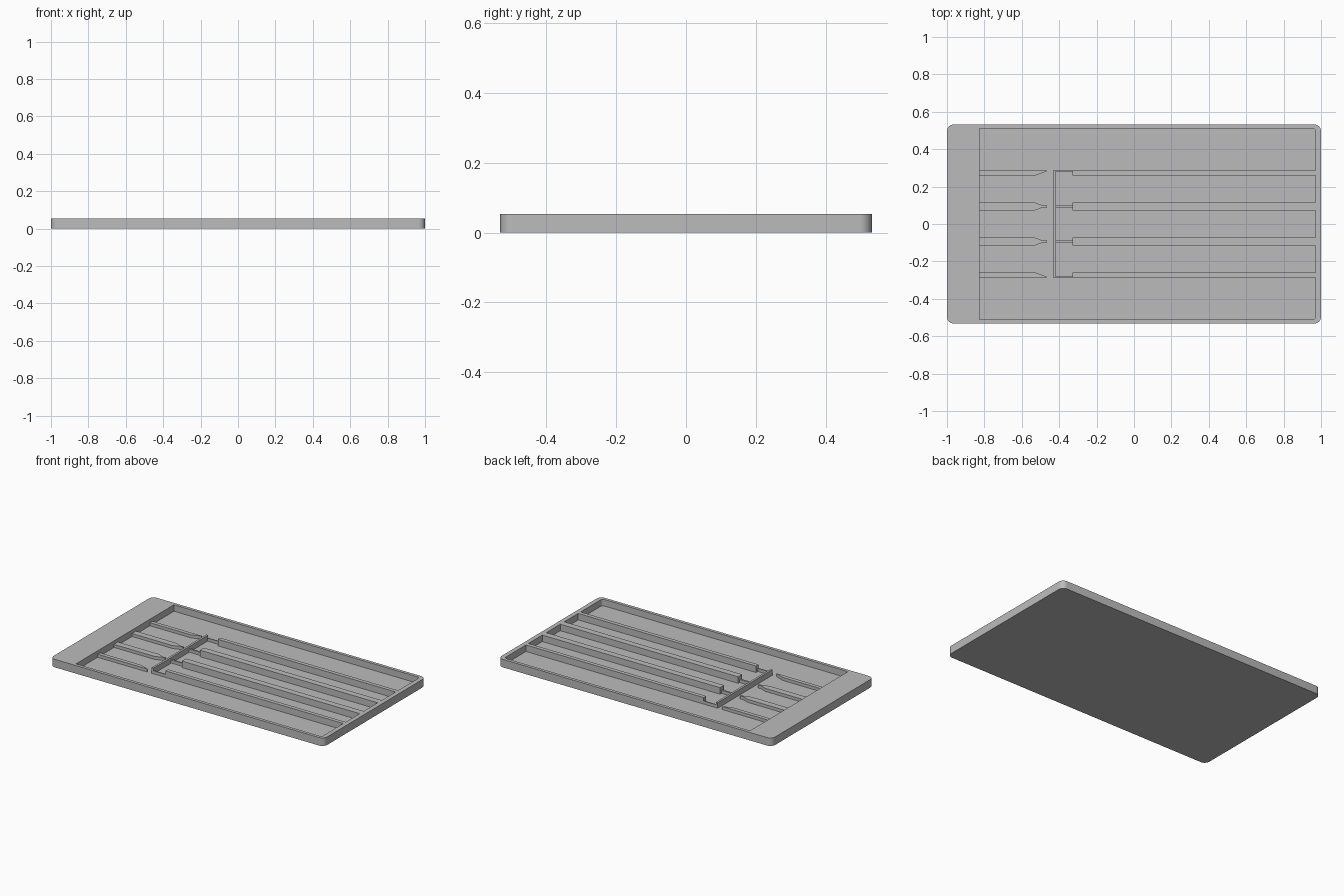
import bpy, bmesh
from math import sin, cos, pi, radians

FLOOR, TOP, LOW = 0.01, 0.053, 0.03

if "Cube" in bpy.data.objects:
    bpy.data.objects.remove(bpy.data.objects["Cube"], do_unlink=True)

grey = bpy.data.materials.new("plain grey")
grey.use_nodes = True
colour = (0.5, 0.5, 0.5, 1)
grey.diffuse_color = colour
grey.node_tree.nodes["Principled BSDF"].inputs["Base Color"].default_value = colour


def prism(name, outline, z0, z1):
    """Extrude a flat outline from z0 up to z1."""
    bm = bmesh.new()
    face = bm.faces.new([bm.verts.new((x, y, z0)) for x, y in outline])
    up = bmesh.ops.extrude_face_region(bm, geom=[face])["geom"]
    bmesh.ops.translate(bm, vec=(0, 0, z1 - z0),
                        verts=[g for g in up if isinstance(g, bmesh.types.BMVert)])
    bmesh.ops.recalc_face_normals(bm, faces=bm.faces)
    mesh = bpy.data.meshes.new(name)
    bm.to_mesh(mesh)
    bm.free()
    ob = bpy.data.objects.new(name, mesh)
    bpy.context.collection.objects.link(ob)
    mesh.materials.append(grey)
    return ob


def rounded(x0, x1, y, r_left, r_right, steps=8):
    """Rectangle outline with its own corner radius at each end."""
    points = []
    corners = [(x1, 1, r_right), (x0, 1, r_left), (x0, -1, r_left), (x1, -1, r_right)]
    for i, (x, side, r) in enumerate(corners):
        if r == 0:
            points.append((x, side * y))
            continue
        cx = x - r if x == x1 else x + r
        for s in range(steps + 1):
            a = (i + s / steps) * pi / 2
            points.append((cx + r * cos(a), side * (y - r) + r * sin(a)))
    return points


def box(name, x0, x1, y0, y1, z1):
    return prism(name, [(x0, y0), (x1, y0), (x1, y1), (x0, y1)], FLOOR, z1)


# Tray body with one large recess
tray = prism("tray", rounded(-1, 1, 0.532, 0.036, 0.036), 0, TOP)
recess = prism("recess_cutter", rounded(-0.826, 0.97, 0.511, 0, 0.016), FLOOR, TOP + 0.1)
recess.hide_render = True
cut = tray.modifiers.new("recess", "BOOLEAN")
cut.operation = "DIFFERENCE"
cut.solver = "EXACT"
cut.object = recess
bpy.context.view_layer.objects.active = tray
tray.select_set(True)
bpy.ops.object.modifier_apply(modifier=cut.name)
bpy.data.objects.remove(recess, do_unlink=True)
bpy.ops.object.shade_smooth_by_angle(angle=radians(30))

# Cross wall
box("cross_wall", -0.432, -0.418, -0.286, 0.286, 0.047)

# Dividers, mirrored front to back
for side, label in ((1, "back"), (-1, "front")):
    # Long dividers
    box(f"{label}_outer_divider", -0.33, 0.97, side * 0.26, side * 0.286, TOP)
    box(f"{label}_inner_divider", -0.33, 0.97, side * 0.073, side * 0.115, TOP)
    # Thin low links to the cross wall
    box(f"{label}_outer_link", -0.418, -0.33, side * 0.279, side * 0.286, LOW)
    box(f"{label}_inner_link", -0.418, -0.33, side * 0.088, side * 0.1, LOW)
    # Short low dividers with tapered tips
    prism(f"{label}_outer_finger",
          [(-0.826, side * 0.26), (-0.525, side * 0.26), (-0.464, side * 0.283),
           (-0.464, side * 0.286), (-0.826, side * 0.286)], FLOOR, LOW)
    prism(f"{label}_inner_finger",
          [(-0.826, side * 0.073), (-0.53, side * 0.073), (-0.49, side * 0.088),
           (-0.464, side * 0.088), (-0.464, side * 0.1), (-0.49, side * 0.1),
           (-0.53, side * 0.115), (-0.826, side * 0.115)], FLOOR, LOW)
